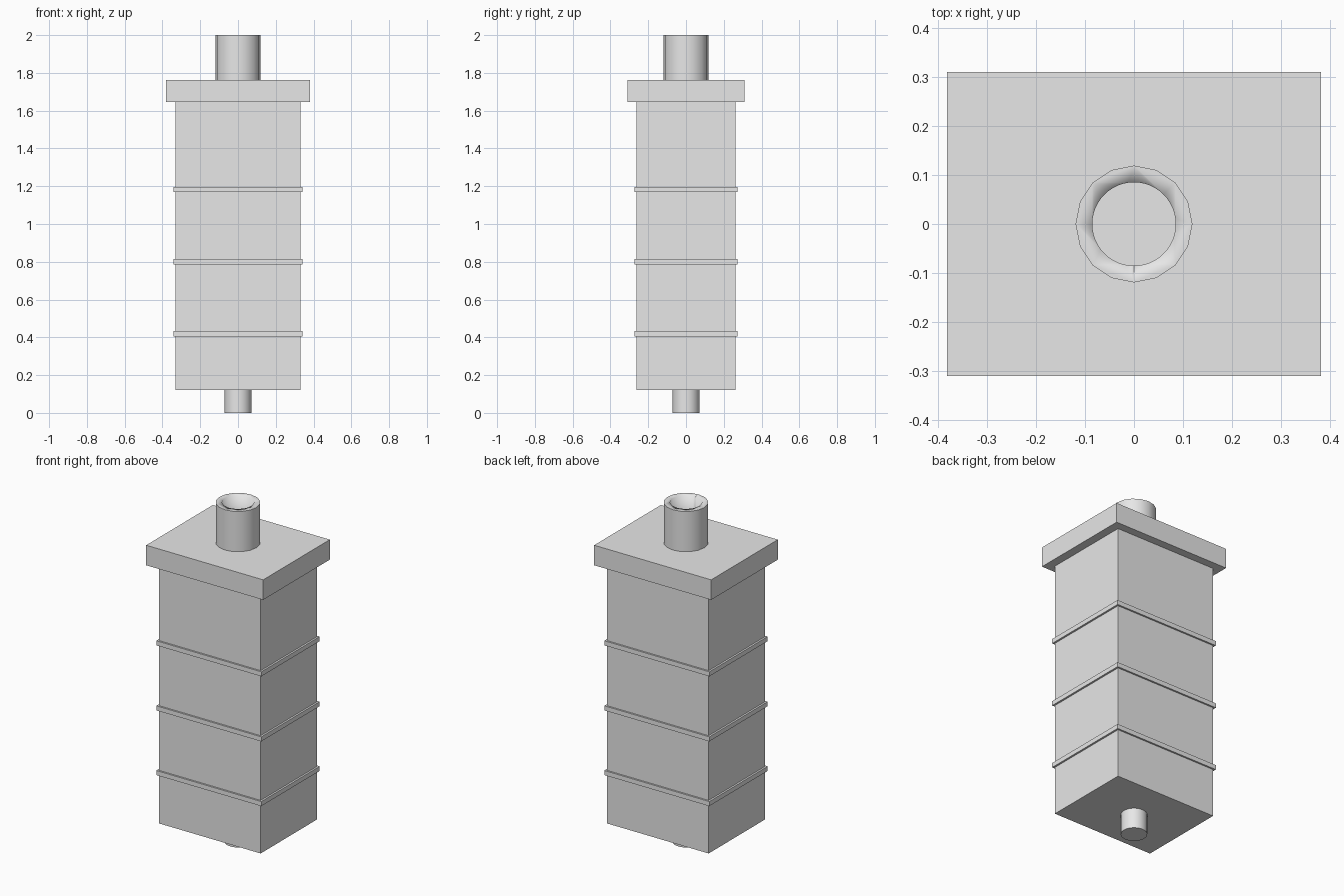
import bpy, bmesh, math

if "Cube" in bpy.data.objects:
    bpy.data.objects.remove(bpy.data.objects["Cube"], do_unlink=True)

GREY = (0.8, 0.8, 0.8, 1.0)
grey = bpy.data.materials.new("plain_grey")
grey.use_nodes = True
grey.diffuse_color = GREY
grey.node_tree.nodes["Principled BSDF"].inputs["Base Color"].default_value = GREY


def finish(name, bm, smooth=False):
    bmesh.ops.recalc_face_normals(bm, faces=bm.faces[:])
    mesh = bpy.data.meshes.new(name)
    bm.to_mesh(mesh)
    bm.free()
    mesh.materials.append(grey)
    obj = bpy.data.objects.new(name, mesh)
    bpy.context.collection.objects.link(obj)
    if smooth:
        bpy.ops.object.select_all(action="DESELECT")
        obj.select_set(True)
        bpy.context.view_layer.objects.active = obj
        bpy.ops.object.shade_smooth_by_angle(angle=math.radians(35))
    return obj


def box(name, half_x, half_y, low, high):
    bm = bmesh.new()
    bmesh.ops.create_cube(bm, size=2)
    for v in bm.verts:
        v.co.x *= half_x
        v.co.y *= half_y
        v.co.z = high if v.co.z > 0 else low
    return finish(name, bm)


def cylinder(name, radius, low, high, sides):
    bm = bmesh.new()
    bmesh.ops.create_cone(bm, cap_ends=True, segments=sides,
                          radius1=radius, radius2=radius, depth=high - low)
    bmesh.ops.translate(bm, verts=bm.verts[:], vec=(0, 0, (low + high) / 2))
    return finish(name, bm, True)


# Main case, overhanging lid and three raised bands
box("body", 0.331, 0.262, 0.12, 1.648)
box("lid", 0.381, 0.31, 1.645, 1.763)
for i, z in enumerate((0.419, 0.8, 1.183)):
    box(f"band_{i + 1}", 0.342, 0.272, z - 0.0135, z + 0.0135)

# Outlet stub underneath
cylinder("bottom_stub", 0.071, 0, 0.125, 32)

# Inlet tube with a bored centre
tube = cylinder("top_tube", 0.119, 1.763, 2.0, 16)
bore = cylinder("bore_cutter", 0.085, 1.7, 2.1, 48)
bore.hide_render = True
bore.hide_set(True)
cut = tube.modifiers.new("bore", "BOOLEAN")
cut.operation = "DIFFERENCE"
cut.solver = "EXACT"
cut.object = bore
